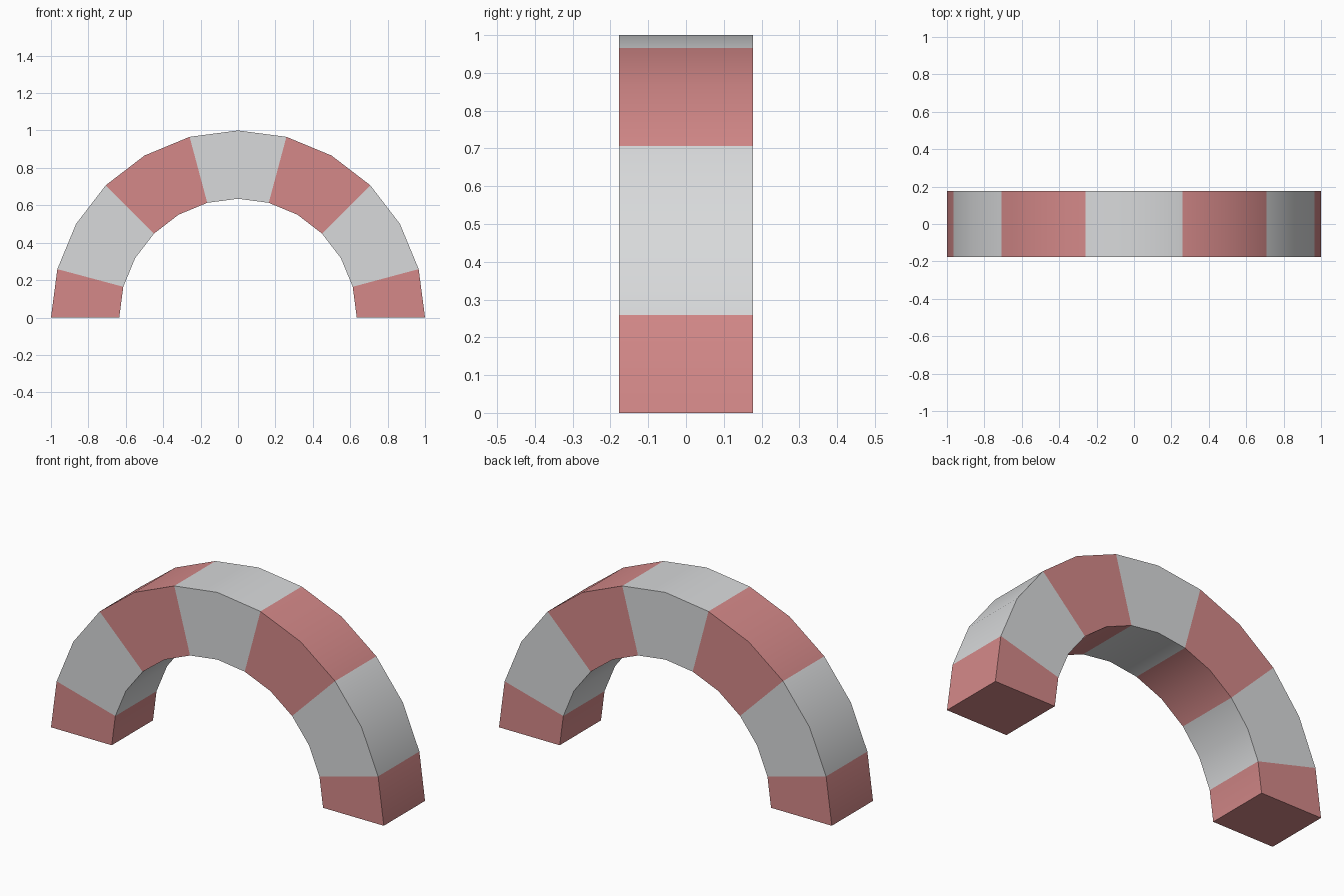
import bpy, bmesh, math

if "Cube" in bpy.data.objects:
    bpy.data.objects.remove(bpy.data.objects["Cube"])

OUTER, INNER, HALF_DEPTH, SEGMENTS = 1.0, 0.635, 0.177, 12


def material(name, rgb):
    m = bpy.data.materials.new(name)
    m.diffuse_color = (*rgb, 1)
    m.use_nodes = True
    m.node_tree.nodes["Principled BSDF"].inputs["Base Color"].default_value = m.diffuse_color
    return m


red = material("soft_red", (0.66, 0.25, 0.25))
grey = material("light_grey", (0.69, 0.70, 0.71))

bm = bmesh.new()

# Rectangular cross-sections swept around the half circle
rings = []
for i in range(SEGMENTS + 1):
    a = math.pi * i / SEGMENTS
    rings.append([bm.verts.new((r * math.cos(a), y, r * math.sin(a)))
                  for r, y in ((OUTER, -HALF_DEPTH), (OUTER, HALF_DEPTH),
                               (INNER, HALF_DEPTH), (INNER, -HALF_DEPTH))])

# Bands two segments wide, with half bands at the feet
for i in range(SEGMENTS):
    for k in range(4):
        n = (k + 1) % 4
        f = bm.faces.new((rings[i][k], rings[i][n], rings[i + 1][n], rings[i + 1][k]))
        f.material_index = ((i + 1) // 2) % 2

# Feet
for ring in (rings[0], rings[-1]):
    bm.faces.new(ring).material_index = 0

bmesh.ops.recalc_face_normals(bm, faces=bm.faces)
mesh = bpy.data.meshes.new("striped_arch")
bm.to_mesh(mesh)
bm.free()
mesh.materials.append(red)
mesh.materials.append(grey)

arch = bpy.data.objects.new("striped_arch", mesh)
bpy.context.collection.objects.link(arch)

# Smooth along the curve, sharp at the corners
bpy.context.view_layer.objects.active = arch
arch.select_set(True)
bpy.ops.object.shade_smooth_by_angle(angle=math.radians(30))
